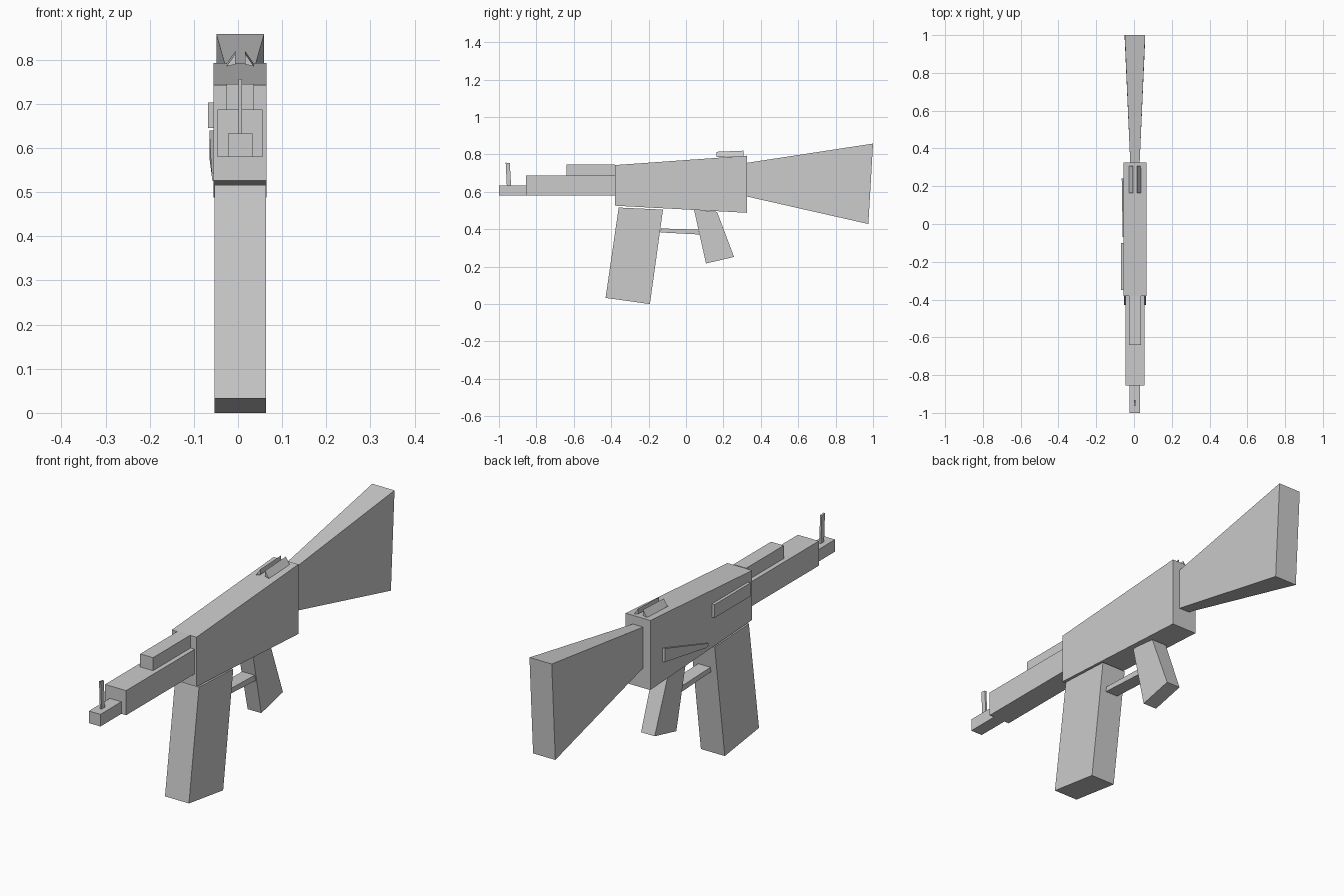
import bpy, bmesh

if "Cube" in bpy.data.objects:
    bpy.data.objects.remove(bpy.data.objects["Cube"])

CX = 0.005  # centre plane of the body


def skin(name, left, right):
    """Solid between two matching outlines of 3D points."""
    bm = bmesh.new()
    a = [bm.verts.new(p) for p in left]
    b = [bm.verts.new(p) for p in right]
    n = len(a)
    bm.faces.new(a)
    bm.faces.new(b[::-1])
    for i in range(n):
        j = (i + 1) % n
        bm.faces.new((a[j], a[i], b[i], b[j]))
    bmesh.ops.recalc_face_normals(bm, faces=bm.faces)
    me = bpy.data.meshes.new(name)
    bm.to_mesh(me)
    bm.free()
    ob = bpy.data.objects.new(name, me)
    bpy.context.collection.objects.link(ob)
    return ob


def slab(name, profile, half):
    """Side profile of (y, z) points; half width is one value or one per point."""
    h = half if isinstance(half, list) else [half] * len(profile)
    return skin(name,
                [(CX - w, y, z) for (y, z), w in zip(profile, h)],
                [(CX + w, y, z) for (y, z), w in zip(profile, h)])


def bar(name, y0, y1, z0, z1, half):
    return slab(name, [(y0, z0), (y1, z0), (y1, z1), (y0, z1)], half)


# Main body and tapered stock
slab("receiver", [(-0.38, 0.526), (0.326, 0.488), (0.326, 0.793), (-0.38, 0.743)], 0.06)
slab("stock", [(0.326, 0.575), (0.975, 0.428), (1.0, 0.858), (0.326, 0.755)],
     [0.025, 0.054, 0.054, 0.025])

# Front section
bar("handguard", -0.855, -0.38, 0.58, 0.688, 0.051)
bar("upper_tube", -0.64, -0.38, 0.688, 0.745, 0.031)
bar("barrel", -1.0, -0.855, 0.58, 0.633, 0.028)
slab("front_sight", [(-0.958, 0.632), (-0.935, 0.632), (-0.942, 0.753), (-0.964, 0.756)], 0.004)

# Lower parts
slab("magazine", [(-0.43, 0.033), (-0.193, 0.0), (-0.123, 0.505), (-0.36, 0.516)], 0.058)
slab("grip", [(0.107, 0.217), (0.257, 0.252), (0.166, 0.493), (0.043, 0.505)],
     [0.033, 0.033, 0.036, 0.036])
slab("trigger_guard", [(-0.137, 0.383), (0.072, 0.372), (0.066, 0.398), (-0.134, 0.404)], 0.03)

# Rear sight: a pair of mirrored wedges
for side, label in ((-1, "left"), (1, "right")):
    section = [(0.031, 0.785), (0.011, 0.814), (0.011, 0.79)]
    skin("rear_sight_" + label,
         [(CX + side * x, 0.163, z) for x, z in section],
         [(CX + side * x, 0.308, z + 0.006) for x, z in section])

# Left side details
port = [(-0.35, 0.645), (-0.10, 0.645), (-0.10, 0.703), (-0.35, 0.703)]
skin("side_panel", [(-0.068, y, z) for y, z in port], [(-0.05, y, z) for y, z in port])
lever = [(-0.07, 0.525), (0.24, 0.58), (0.24, 0.64), (-0.07, 0.543)]
skin("selector_lever",
     [(x, y, z) for (y, z), x in zip(lever, [-0.058, -0.065, -0.065, -0.06])],
     [(-0.05, y, z) for y, z in lever])
